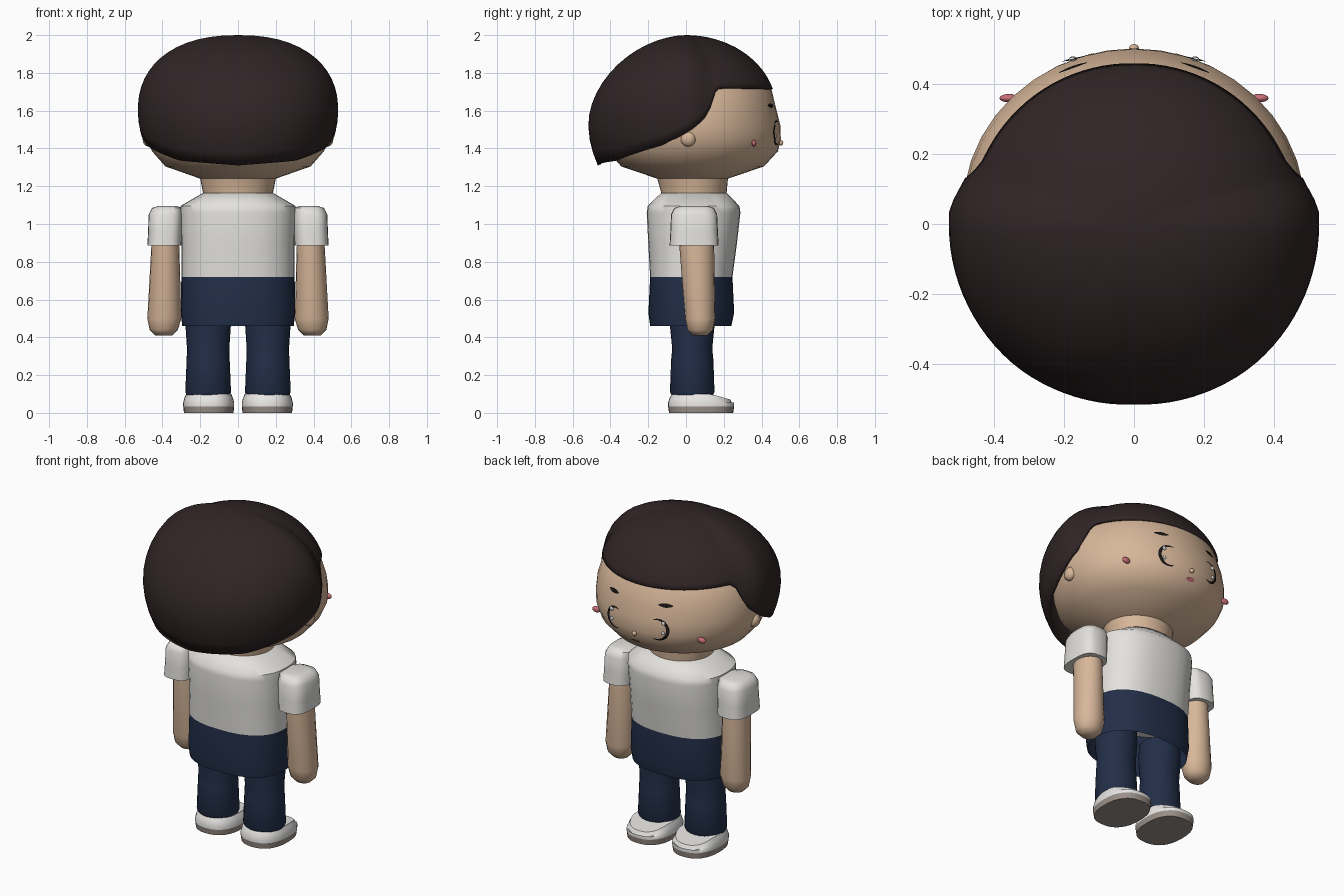
import bpy, bmesh
from math import sin, cos, pi, radians, copysign

cube = bpy.data.objects.get("Cube")
if cube:
    bpy.data.objects.remove(cube, do_unlink=True)


def material(name, rgb):
    m = bpy.data.materials.new(name)
    m.use_nodes = True
    m.diffuse_color = (*rgb, 1)
    bsdf = next(n for n in m.node_tree.nodes if n.type == 'BSDF_PRINCIPLED')
    bsdf.inputs["Base Color"].default_value = (*rgb, 1)
    bsdf.inputs["Roughness"].default_value = 0.7
    return m


SKIN = material("skin", (0.68, 0.47, 0.32))
HAIR = material("dark brown hair", (0.03, 0.018, 0.019))
SHIRT = material("off white cloth", (0.77, 0.76, 0.73))
NAVY = material("navy cloth", (0.016, 0.028, 0.066))
SHOE = material("white shoe", (0.8, 0.79, 0.78))
SOLE = material("taupe sole", (0.33, 0.28, 0.25))
ROSE = material("rose", (0.6, 0.16, 0.19))
BLACK = material("lash black", (0.01, 0.008, 0.008))
WHITE = material("highlight white", (0.9, 0.9, 0.9))
parts = []


def add_object(name, bm, mat):
    mesh = bpy.data.meshes.new(name)
    bm.to_mesh(mesh)
    bm.free()
    mesh.materials.append(mat)
    ob = bpy.data.objects.new(name, mesh)
    bpy.context.collection.objects.link(ob)
    parts.append(ob)
    return ob


def bridge(name, rings, mat, caps=(), closed=True):
    """Join rings of points with quads; caps lists the ring indices to fill."""
    bm = bmesh.new()
    rows = [[bm.verts.new(p) for p in ring] for ring in rings]
    n = len(rows[0])
    for a, b in zip(rows, rows[1:]):
        for i in range(n if closed else n - 1):
            j = (i + 1) % n
            bm.faces.new((a[i], a[j], b[j], b[i]))
    for c in caps:
        bm.faces.new(rows[c])
    bmesh.ops.remove_doubles(bm, verts=bm.verts, dist=1e-5)
    bmesh.ops.recalc_face_normals(bm, faces=bm.faces)
    return add_object(name, bm, mat)


def oval(z, cx, cy, rx, ry, power=2, seg=32):
    """A horizontal superellipse ring."""
    ring = []
    for i in range(seg):
        a = 2 * pi * i / seg
        c, s = cos(a), sin(a)
        ring.append((cx + rx * copysign(abs(c) ** (2 / power), c),
                     cy + ry * copysign(abs(s) ** (2 / power), s), z))
    return ring


def blob(name, centre, radii, mat):
    bm = bmesh.new()
    bmesh.ops.create_uvsphere(bm, u_segments=16, v_segments=10, radius=1)
    bmesh.ops.scale(bm, vec=radii, verts=bm.verts)
    bmesh.ops.translate(bm, vec=centre, verts=bm.verts)
    return add_object(name, bm, mat)


def lookup(table, key):
    """Linear interpolation in a table sorted by its first column."""
    for a, b in zip(table, table[1:]):
        if key <= b[0]:
            t = (key - a[0]) / (b[0] - a[0])
            return [u + (v - u) * t for u, v in zip(a[1:], b[1:])]
    return table[-1][1:]


# Head and neck: height, centre y, half width, half depth
HEAD = [(1.12, .04, .18, .17), (1.165, .042, .185, .173), (1.24, .035, .2, .187),
        (1.305, .035, .385, .378), (1.385, .037, .455, .45), (1.45, .04, .485, .462),
        (1.52, .04, .49, .46), (1.6, .04, .485, .44), (1.71, .035, .45, .418),
        (1.82, .03, .35, .33), (1.92, .02, .18, .18)]
bridge("head", [oval(z, 0, cy, rx, ry, seg=40) for z, cy, rx, ry in HEAD], SKIN, (0, -1))


def face_y(x, z):
    cy, rx, ry = lookup(HEAD, z)
    return cy + ry * (1 - (x / rx) ** 2) ** 0.5


def face_strip(name, path, mat):
    """Thin painted strip on the face; path gives pairs of (x, z) edge points."""
    rows = [[(x, face_y(x, z) + 0.006, z) for x, z in pair] for pair in path]
    ob = bridge(name, rows, mat, closed=False)
    if ob.data.polygons[0].normal.y < 0:
        ob.data.flip_normals()
    return ob


# Hair: angle from the face, radius, widest height, roundness, lower edge
HAIR_KEYS = [(0, .48, 1.6, 2, 1.715), (67, .495, 1.6, 2, 1.725), (71, .495, 1.6, 2, 1.7),
             (77, .505, 1.6, 2.1, 1.575), (85, .53, 1.6, 2.2, 1.51),
             (92, .53, 1.6, 2.3, 1.47), (105, .53, 1.59, 2.2, 1.415),
             (140, .53, 1.56, 1.9, 1.335), (180, .517, 1.53, 1.8, 1.31)]


def hair_point(angle, t):
    radius, mid, power, low = lookup(HAIR_KEYS, min(angle, 360 - angle))
    z = low + (2 - low) * cos(t * pi / 2)
    if z > mid:
        r = radius * max(0, 1 - ((z - mid) / (2 - mid)) ** power) ** (1 / power)
    else:
        r = radius * (1 - 2 * (mid - z) ** 2)
    a = radians(angle)
    return (r * sin(a), r * cos(a), z)


SEG, ROWS = 96, 16
hair = bridge("hair", [[hair_point(360 * i / SEG, k / ROWS) for i in range(SEG)]
                       for k in range(ROWS + 1)], HAIR)
shell = hair.modifiers.new("thickness", 'SOLIDIFY')
shell.thickness = 0.02
shell.offset = -1

# Shirt and hips share the waist ring
TORSO = [(1.165, .042, .185, .173), (1.095, .04, .305, .243), (1.06, .04, .307, .248),
         (.9, .035, .3, .235), (.72, .028, .3, .218), (.53, .028, .303, .227),
         (.46, .025, .295, .215)]
torso = [oval(z, 0, cy, rx, ry, 2.4) for z, cy, rx, ry in TORSO]
bridge("shirt", torso[:5], SHIRT, (0, -1))
bridge("hips", torso[4:], NAVY)

# Nose and mouth
blob("nose", (0, .503, 1.43), (.014, .012, .014), SKIN)
face_strip("mouth", [((x / 100, 1.38 + h), (x / 100, 1.38 - h))
                     for x in range(-3, 4)
                     for h in [.001 + .009 * (1 - (x / 3) ** 2)]], ROSE)

for s, side in ((1, "left"), (-1, "right")):
    # Arm, with a rounded hand
    bridge(side + "_arm", [oval(z, s * cx, cy, rx, ry, seg=20) for z, cx, cy, rx, ry in (
        (.98, .385, .055, .07, .09), (.88, .385, .057, .074, .092),
        (.5, .39, .075, .09, .08), (.44, .393, .075, .075, .068),
        (.41, .393, .075, .045, .04))], SKIN, (0, -1))
    # Short sleeve
    bridge(side + "_sleeve", [oval(z, s * cx, .043, rx, ry, 3, 24) for z, cx, rx, ry in (
        (1.095, .372, .05, .07), (1.085, .375, .08, .105), (1.05, .383, .09, .122),
        (.96, .386, .09, .126), (.885, .39, .09, .13))], SHIRT, (0, -1))
    # Trouser leg
    bridge(side + "_leg", [oval(z, s * .158, .033, rx, ry, seg=24) for z, rx, ry in (
        (.56, .115, .115), (.46, .12, .118), (.34, .112, .106), (.28, .114, .112),
        (.11, .121, .118), (.095, .115, .11))], NAVY, (0, -1))
    # Shoe: flat sole, upper sloping down to the toe
    foot = [oval(z, s * .155, .08, .135 * k, .175 * k, 2.4)
            for z, k in ((0, .97), (.035, 1), (.055, 1), (.08, .95), (.1, .88))]
    for ring in foot[3:]:
        ring[:] = [(x, y, z - max(0, y - .13) * .28) for x, y, z in ring]
    bridge(side + "_sole", foot[:2], SOLE, (0, -1))
    bridge(side + "_shoe", foot[1:], SHOE, (-1,))
    # Ear and cheek
    blob(side + "_ear", (s * .475, .012, 1.45), (.03, .04, .04), SKIN)
    blob(side + "_cheek", (s * .358, .36, 1.428), (.027, .012, .018), ROSE)
    # Eye: crescent on the outer side, with two highlights
    crescent = []
    for i in range(25):
        a = radians(-112 + 224 * i / 24)
        w = .002 + .007 * sin(pi * i / 24)
        crescent.append([(s * (.142 + (.06 + d) * cos(a)), 1.483 + (.062 + d) * sin(a))
                         for d in (-w, w)])
    face_strip(side + "_eye", crescent, BLACK)
    for z, r in ((1.525, .012), (1.465, .01)):
        blob(side + "_eye_highlight", (s * .175, face_y(.175, z) + .003, z),
             (r, .006, r), WHITE)
    # Eyebrow
    face_strip(side + "_eyebrow", [((s * x, 1.627 + h), (s * x, 1.627 - h))
                                   for i in range(9)
                                   for x in [.135 + .01 * i]
                                   for h in [.003 + .009 * sin(pi * i / 8)]], BLACK)

# Smooth shading with sharp hems and soles
bpy.ops.object.select_all(action='DESELECT')
for ob in parts:
    ob.select_set(True)
bpy.context.view_layer.objects.active = parts[0]
bpy.ops.object.shade_smooth_by_angle(angle=radians(50))
